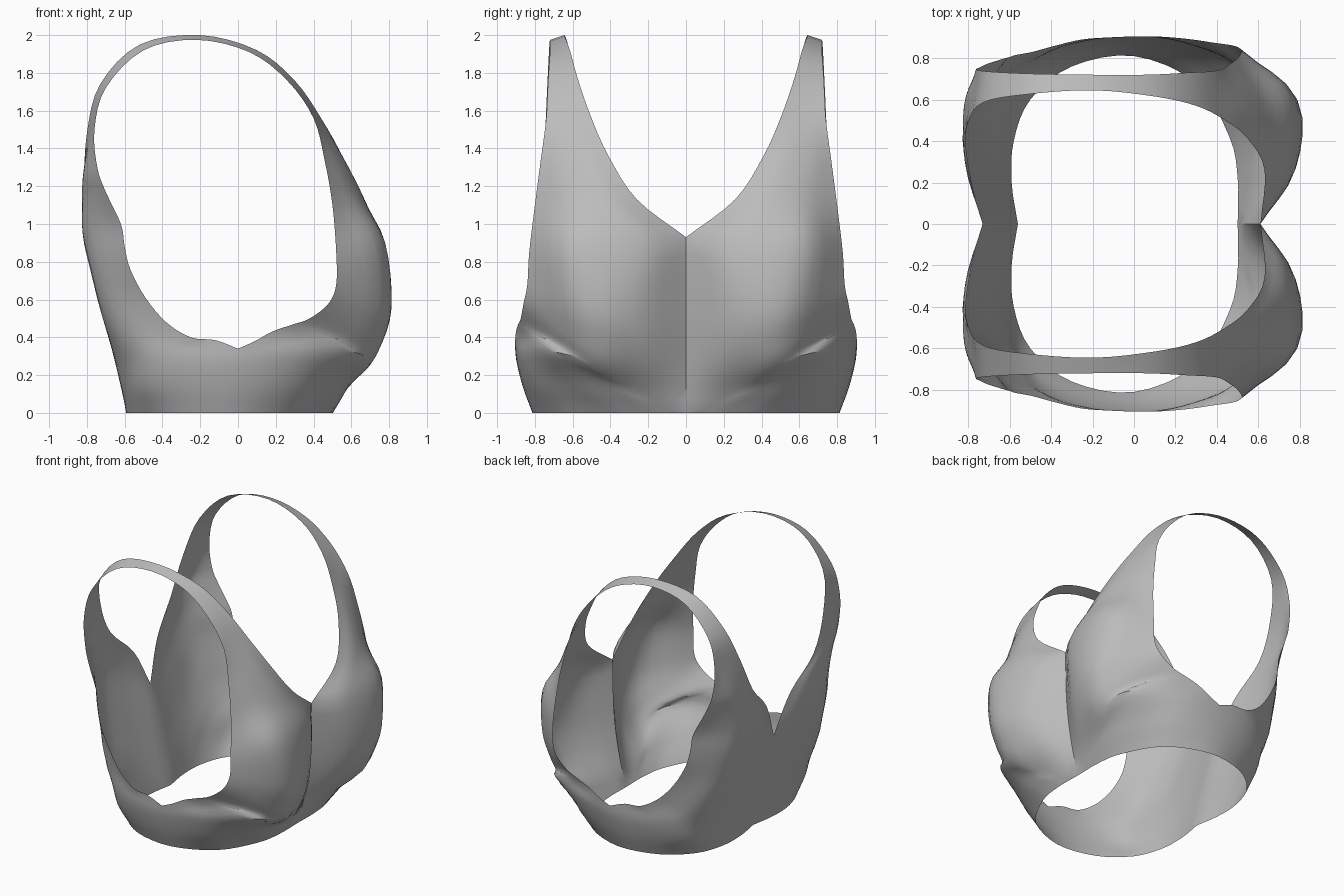
import bpy
import bmesh
from mathutils import Vector

default_cube = bpy.data.objects.get("Cube")
if default_cube:
    bpy.data.objects.remove(default_cube, do_unlink=True)

STEPS_ALONG = 4    # subdivisions between stations around the armhole
STEPS_ACROSS = 4   # subdivisions between neighbouring guide rails


def rail(*points):
    """Guide points given in hundredths of a unit."""
    return [Vector(p) / 100 for p in points]


def catmull(p0, p1, p2, p3, t):
    return 0.5 * (2 * p1 + (p2 - p0) * t
                  + (2 * p0 - 5 * p1 + 4 * p2 - p3) * t ** 2
                  + (3 * p1 - p0 - 3 * p2 + p3) * t ** 3)


def smooth_ring(points, corners=()):
    """Closed smooth curve that may turn sharply at the corner stations."""
    count = len(points)
    ring = []
    for i in range(count):
        start, end = points[i], points[(i + 1) % count]
        before = 2 * start - end if i in corners else points[i - 1]
        after = 2 * end - start if (i + 1) % count in corners else points[(i + 2) % count]
        ring += [catmull(before, start, end, after, s / STEPS_ALONG)
                 for s in range(STEPS_ALONG)]
    return ring


def smooth_row(points):
    """Open smooth curve through the rails of one station."""
    padded = [2 * points[0] - points[1], *points, 2 * points[-1] - points[-2]]
    row = []
    for i in range(len(points) - 1):
        row += [catmull(*padded[i:i + 4], s / STEPS_ACROSS) for s in range(STEPS_ACROSS)]
    return row + [points[-1]]


# Outer edge: strap top, front neckline, centre seam, hem, back seam, back neckline
strap_front = rail((-20, 64.5, 200), (10, 61.5, 192), (30, 57, 176), (44, 50, 156))
neck_front = rail((55, 41, 136), (63, 26, 113), (61, 0, 93))
seam_front = rail((60, 0, 55), (56, 0, 25), (50, 0, 0))
hem = rail((50, 22, 0), (46, 42, 0), (30, 68, 0), (0, 81, 0),
           (-30, 76, 0), (-50, 60, 0), (-58, 40, 0), (-59, 20, 0))
seam_back = rail((-56, 0, 0), (-65, 0, 38), (-73, 0, 72))
neck_back = rail((-77, 14, 100), (-81, 36, 122))
strap_back = rail((-80, 49, 148), (-73, 58.5, 174), (-52, 62.5, 195))
outer = strap_front + neck_front + seam_front + hem + seam_back + neck_back + strap_back

# Armhole edge, station by station
arm_front = rail((-22, 72, 197.5), (6, 72, 191), (26, 73, 176), (40, 74, 156),
                 (46, 77, 133), (50, 80, 110), (52, 83, 85), (52, 84, 68), (48, 86, 58))
arm_under = rail((38, 87.5, 50), (28, 89, 46.5), (18, 90, 43), (9, 90.5, 38), (0, 90.5, 34),
                 (-12, 90, 38.5), (-25, 89, 40), (-38, 86, 48), (-49, 83, 61))
arm_back = rail((-57, 81.5, 76), (-60, 80.5, 88), (-62, 80, 100), (-70, 77.5, 117),
                (-74.5, 75.5, 130), (-76, 74.5, 150), (-70, 73.5, 172), (-50, 72.5, 192))
armhole = arm_front + arm_under + arm_back

# Fullness rails of the cup, side and back; the straps are straight between edges
full_outer = rail((55, 53, 136), (67, 42, 113), (75, 25, 90), (78, 28, 55), (70, 25, 30),
                  (58, 27, 13), (58, 42, 15), (50, 60, 15), (30, 79, 15), (0, 86, 13),
                  (-28, 83, 14), (-50, 72, 15), (-60, 55, 20), (-64, 40, 25),
                  (-68, 30, 38), (-75, 30, 65), (-80, 25, 88), (-82, 34, 110), (-82, 48, 125))
full_inner = rail((52, 66, 134), (63, 62, 112), (76, 62, 90), (79, 58, 58), (74, 55, 38),
                  (69, 56, 30), (62, 68, 32), (48, 78, 32), (25, 87, 30), (0, 89.5, 26),
                  (-23, 88, 28), (-42, 82, 30), (-56, 73, 36), (-65, 66, 47),
                  (-72, 58, 60), (-77, 56, 80), (-81, 52, 98), (-81, 56, 115), (-81, 62, 128))


def fill_straps(body, share):
    mix = [a.lerp(b, share) for a, b in zip(outer, armhole)]
    first = len(strap_front)
    return mix[:first] + body + mix[first + len(body):]


v_front = len(strap_front + neck_front) - 1
hem_front = v_front + len(seam_front)
hem_back = hem_front + len(hem) + 1
v_back = hem_back + len(seam_back) - 1
underarm = armhole.index(min(armhole, key=lambda p: p.z))

rings = [smooth_ring(outer, {v_front, hem_front, hem_back, v_back}),
         smooth_ring(fill_straps(full_outer, 1 / 3)),
         smooth_ring(fill_straps(full_inner, 2 / 3)),
         smooth_ring(armhole, {underarm})]

# Cloth sheet of one side, lofted around the armhole
bm = bmesh.new()
rows = [[bm.verts.new(p) for p in smooth_row(station)] for station in zip(*rings)]
for i, row in enumerate(rows):
    following = rows[(i + 1) % len(rows)]
    for j in range(len(row) - 1):
        bm.faces.new((row[j], following[j], following[j + 1], row[j + 1]))
mesh = bpy.data.meshes.new("cropped_top")
bm.to_mesh(mesh)
bm.free()
top = bpy.data.objects.new("cropped_top", mesh)
bpy.context.collection.objects.link(top)

# Plain grey cloth
cloth = bpy.data.materials.new("grey_cloth")
cloth.use_nodes = True
grey = (0.5, 0.5, 0.5, 1)
cloth.diffuse_color = grey
cloth.node_tree.nodes["Principled BSDF"].inputs["Base Color"].default_value = grey
mesh.materials.append(cloth)

# Smooth shading and the opposite side
bpy.ops.object.select_all(action="DESELECT")
top.select_set(True)
bpy.context.view_layer.objects.active = top
mirror = top.modifiers.new("other_side", "MIRROR")
mirror.use_axis = (False, True, False)
mirror.use_clip = True
mirror.merge_threshold = 0.001
bpy.ops.object.modifier_apply(modifier=mirror.name)
bpy.ops.object.shade_smooth_by_angle()
